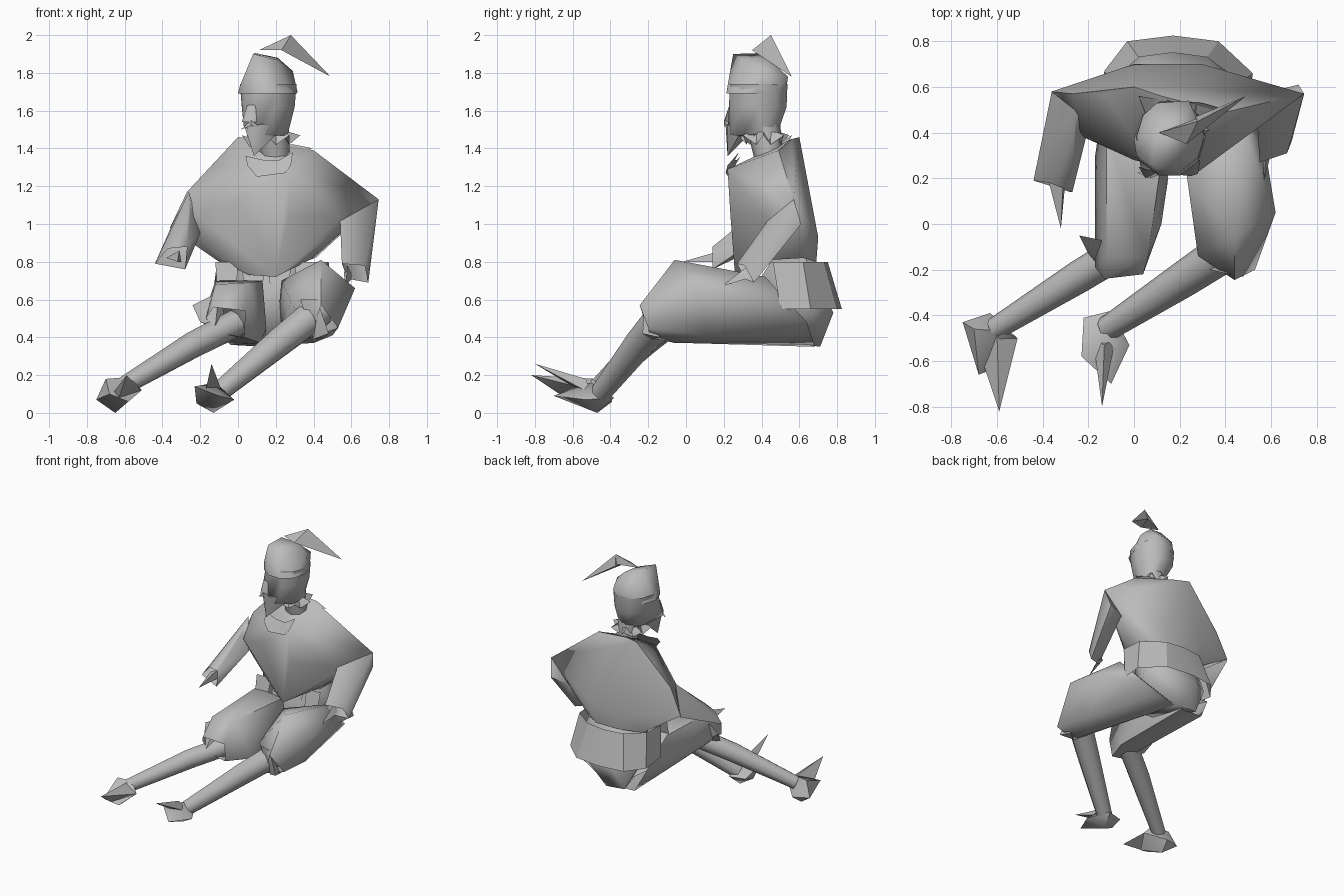
import bpy, bmesh, math
from mathutils import Vector

GREY = bpy.data.materials.new("plain grey")
GREY.diffuse_color = (0.5, 0.5, 0.5, 1)


def finish(name, bm, angle=50):
    me = bpy.data.meshes.new(name)
    bm.to_mesh(me)
    bm.free()
    me.materials.append(GREY)
    me.shade_smooth()
    me.set_sharp_from_angle(angle=math.radians(angle))
    ob = bpy.data.objects.new(name, me)
    bpy.context.collection.objects.link(ob)
    return ob


def hull(name, pts, angle=50, opening=None):
    """Convex low-poly volume around corner points; opening(normal, centre) picks faces to cut away."""
    bm = bmesh.new()
    for p in pts:
        bm.verts.new(p)
    bmesh.ops.convex_hull(bm, input=bm.verts[:])
    junk = [v for v in bm.verts if not v.link_faces]
    bmesh.ops.delete(bm, geom=junk, context='VERTS')
    bmesh.ops.recalc_face_normals(bm, faces=bm.faces)
    bm.normal_update()
    if opening:
        cut = [f for f in bm.faces if opening(f.normal, f.calc_center_median())]
        bmesh.ops.delete(bm, geom=cut, context='FACES')
    return finish(name, bm, angle)


def ring(x, y, z, rx, ry, n=8):
    return [(x + rx * math.cos(2 * math.pi * i / n),
             y + ry * math.sin(2 * math.pi * i / n), z) for i in range(n)]


def limb(name, path, n=8):
    """Tube through (x, y, z, radius) stations."""
    d = (Vector(path[-1][:3]) - Vector(path[0][:3])).normalized()
    u = d.cross(Vector((0, 0, 1)) if abs(d.z) < 0.9 else Vector((0, 1, 0))).normalized()
    w = d.cross(u)
    bm = bmesh.new()
    rows = [[bm.verts.new(Vector(p[:3]) + p[3] * (u * math.cos(2 * math.pi * i / n)
             + w * math.sin(2 * math.pi * i / n))) for i in range(n)] for p in path]
    for a, b in zip(rows, rows[1:]):
        for i in range(n):
            bm.faces.new((a[i], a[(i + 1) % n], b[(i + 1) % n], b[i]))
    bmesh.ops.recalc_face_normals(bm, faces=bm.faces)
    return finish(name, bm, 70)


def band(name, top, bottom, closed=False, angle=20):
    """Thin sheet between two matching point rows."""
    bm = bmesh.new()
    a = [bm.verts.new(p) for p in top]
    b = [bm.verts.new(p) for p in bottom]
    n = len(a)
    for i in range(n if closed else n - 1):
        j = (i + 1) % n
        bm.faces.new((a[i], a[j], b[j], b[i]))
    bmesh.ops.recalc_face_normals(bm, faces=bm.faces)
    return finish(name, bm, angle)


# Tunic body: draped volume with a ridge down the front, open below
hull("tunic", [
    (0.0, 0.60, 1.46), (0.12, 0.56, 1.45), (0.40, 0.49, 1.39), (0.08, 0.26, 1.29),
    (0.27, 0.22, 1.29), (-0.13, 0.57, 1.32), (-0.27, 0.57, 1.17), (-0.36, 0.58, 0.98),
    (-0.22, 0.38, 1.05), (0.0, 0.28, 1.12), (0.27, 0.235, 1.05), (0.54, 0.42, 1.03),
    (0.745, 0.57, 1.13), (-0.20, 0.46, 0.90), (-0.10, 0.46, 0.80), (0.06, 0.36, 0.73),
    (0.20, 0.26, 0.72), (0.38, 0.45, 0.81), (-0.08, 0.64, 0.80), (0.10, 0.69, 0.80),
    (0.28, 0.69, 0.80), (0.41, 0.62, 0.82), (0.0, 0.70, 0.93), (0.30, 0.70, 0.93)], 65,
    lambda n, c: n.z < -0.7 and c.z < 0.80 and c.y > 0.4)

# Sleeves with flared open cuffs, and pointed hands
hull("left_sleeve", [
    (-0.26, 0.50, 1.17), (-0.36, 0.58, 0.97), (-0.20, 0.42, 0.95), (-0.25, 0.40, 1.08),
    (-0.44, 0.19, 0.79), (-0.28, 0.14, 0.76), (-0.27, 0.14, 0.88), (-0.37, 0.18, 0.87)], 60,
    lambda n, c: n.y < -0.6 and c.y < 0.22)
hull("right_sleeve", [
    (0.745, 0.57, 1.13), (0.54, 0.44, 1.03), (0.72, 0.61, 1.0), (0.60, 0.58, 0.97),
    (0.69, 0.36, 0.69), (0.58, 0.31, 0.71), (0.55, 0.27, 0.79), (0.67, 0.31, 0.78)], 60,
    lambda n, c: n.z < -0.3 and c.y < 0.35 and c.z < 0.77)
hull("left_hand", [(-0.38, 0.21, 0.82), (-0.30, 0.19, 0.80), (-0.31, 0.19, 0.86),
                   (-0.32, -0.02, 0.80)])
hull("right_hand", [(0.56, 0.33, 0.74), (0.61, 0.35, 0.72), (0.58, 0.33, 0.78),
                    (0.57, 0.19, 0.67)])

# Neck, ragged ruff and front bib
limb("neck", [(0.20, 0.44, 1.34, 0.075), (0.18, 0.41, 1.52, 0.09)])
inner = ring(0.18, 0.41, 1.49, 0.08, 0.08, 14)
outer = [(0.18 + (0.15 - 0.05 * (i % 2)) * math.cos(math.pi * i / 7),
          0.41 + (0.14 - 0.05 * (i % 2)) * math.sin(math.pi * i / 7),
          1.47 - 0.05 * (i % 2)) for i in range(14)]
band("ruff", inner, outer, True)
band("bib", [(0.04, 0.29, 1.36), (0.13, 0.27, 1.34), (0.22, 0.26, 1.34), (0.29, 0.28, 1.38)],
     [(0.05, 0.24, 1.31), (0.10, 0.225, 1.25), (0.25, 0.21, 1.27), (0.28, 0.22, 1.31)])
band("back_collar", [(0.02, 0.56, 1.47), (0.15, 0.54, 1.43), (0.30, 0.53, 1.42)],
     [(0.06, 0.46, 1.41), (0.18, 0.5, 1.38), (0.40, 0.50, 1.40)])

# Head, turned a little towards -x
hull("head", ring(0.16, 0.385, 1.74, 0.15, 0.16, 10) + ring(0.16, 0.385, 1.62, 0.14, 0.155, 10)
     + ring(0.18, 0.40, 1.48, 0.085, 0.085)
     + [(0.03, 0.24, 1.52), (0.10, 0.22, 1.46), (0.17, 0.24, 1.48), (0.25, 0.31, 1.47)], 60,
     lambda n, c: n.z > 0.8)
hull("nose", [(0.05, 0.24, 1.63), (0.09, 0.23, 1.63), (0.05, 0.20, 1.54), (0.02, 0.25, 1.54),
              (0.11, 0.23, 1.54)])
hull("beard", [(0.03, 0.25, 1.53), (0.08, 0.21, 1.52), (0.15, 0.22, 1.53), (0.20, 0.28, 1.47),
               (0.13, 0.31, 1.45), (0.085, 0.22, 1.36)])
for side in (-1, 1):
    hull("moustache", [(0.07, 0.20, 1.55), (0.07, 0.20, 1.52), (0.08, 0.24, 1.54),
                       (0.075 + 0.06 * side, 0.225, 1.50)])

# Slouched hat and two-part plume
hull("hat", ring(0.155, 0.37, 1.69, 0.155, 0.165, 10) + [
    (0.08, 0.25, 1.90), (0.09, 0.40, 1.905), (0.20, 0.30, 1.87), (0.21, 0.43, 1.88),
    (0.29, 0.42, 1.81), (0.24, 0.54, 1.78), (0.01, 0.30, 1.73), (0.315, 0.38, 1.70),
    (0.10, 0.53, 1.77)], 65, lambda n, c: n.z < -0.8)
hull("plume_base", [(0.11, 0.40, 1.92), (0.23, 0.35, 1.92), (0.28, 0.45, 2.0),
                    (0.27, 0.46, 1.93)], 30)
hull("plume_tip", [(0.28, 0.45, 2.0), (0.27, 0.47, 1.92), (0.23, 0.35, 1.92),
                   (0.49, 0.56, 1.78)], 30)

# Tunic skirt around the back of the hips, and front tabs
band("skirt", [(-0.11, 0.46, 0.80), (-0.10, 0.62, 0.80), (0.02, 0.73, 0.80), (0.17, 0.75, 0.80),
               (0.32, 0.73, 0.80), (0.47, 0.62, 0.80), (0.48, 0.46, 0.80)],
     [(-0.14, 0.50, 0.58), (-0.13, 0.67, 0.55), (-0.03, 0.80, 0.55), (0.17, 0.825, 0.55),
      (0.37, 0.80, 0.55), (0.52, 0.66, 0.55), (0.50, 0.50, 0.55)])
for x in (-0.06, 0.08, 0.22, 0.36):
    band("front_tab", [(x - 0.06, 0.40, 0.80), (x + 0.06, 0.40, 0.80)],
         [(x - 0.05, 0.36, 0.66), (x + 0.05, 0.36, 0.62)])

# Hips and baggy breeches, open at the knees
hull("hips", [(0.08, 0.78, 0.53), (0.28, 0.78, 0.53), (-0.08, 0.66, 0.58), (0.46, 0.66, 0.56),
              (0.03, 0.70, 0.36), (0.18, 0.71, 0.35), (0.0, 0.45, 0.80), (0.38, 0.45, 0.80),
              (0.0, 0.64, 0.80), (0.38, 0.64, 0.80), (0.08, 0.38, 0.42), (0.28, 0.38, 0.40),
              (0.12, 0.36, 0.66), (0.26, 0.36, 0.66)], 60, lambda n, c: n.z > 0.9)
hull("left_thigh", [(-0.17, -0.19, 0.50), (-0.13, -0.24, 0.56), (-0.12, -0.14, 0.68),
                    (0.06, -0.15, 0.69), (0.04, -0.22, 0.54), (0.03, -0.20, 0.40),
                    (-0.08, -0.20, 0.42), (0.10, 0.05, 0.62), (-0.17, 0.30, 0.55),
                    (-0.12, 0.40, 0.70), (0.13, 0.35, 0.70), (0.15, 0.20, 0.45),
                    (-0.12, 0.65, 0.52), (-0.04, 0.68, 0.36), (0.14, 0.68, 0.35),
                    (0.12, 0.0, 0.37)], 65,
     lambda n, c: n.y > 0.8 or (n.y < -0.6 and n.z < 0.3 and c.y < -0.12))
hull("right_thigh", [(0.44, -0.06, 0.81), (0.62, 0.05, 0.66), (0.53, -0.20, 0.45),
                     (0.38, -0.19, 0.40), (0.28, -0.14, 0.59), (0.44, -0.245, 0.57),
                     (0.40, -0.06, 0.37), (0.23, 0.22, 0.70), (0.48, 0.42, 0.72),
                     (0.57, 0.35, 0.60), (0.22, 0.50, 0.40), (0.20, 0.68, 0.36),
                     (0.46, 0.64, 0.48), (0.35, 0.62, 0.41), (0.50, 0.10, 0.41)], 65,
     lambda n, c: n.y > 0.8 or (n.y < -0.5 and n.z < -0.1 and c.y < -0.1))

# Knee ties, shins
hull("left_knee_tie", [(-0.24, -0.05, 0.57), (-0.20, -0.13, 0.48), (-0.12, -0.22, 0.46),
                       (-0.10, -0.08, 0.64), (-0.05, -0.12, 0.42)])
hull("right_knee_tie", [(0.33, -0.20, 0.60), (0.42, -0.22, 0.60), (0.48, -0.23, 0.42),
                        (0.40, -0.18, 0.39), (0.46, -0.14, 0.40)])
limb("left_shin", [(-0.01, -0.09, 0.475, 0.075), (-0.24, -0.23, 0.36, 0.072),
                   (-0.61, -0.46, 0.14, 0.05)])
limb("right_shin", [(0.43, -0.10, 0.54, 0.09), (0.22, -0.24, 0.375, 0.08),
                    (-0.12, -0.46, 0.095, 0.055)])

# Shoes: heel block plus long curled toe
hull("left_shoe", [(-0.75, -0.43, 0.07), (-0.63, -0.39, 0.06), (-0.65, -0.47, 0.0),
                   (-0.51, -0.50, 0.12), (-0.68, -0.66, 0.10), (-0.58, -0.62, 0.06),
                   (-0.70, -0.46, 0.18), (-0.57, -0.47, 0.19)])
hull("left_toe", [(-0.68, -0.55, 0.08), (-0.51, -0.50, 0.12), (-0.60, -0.48, 0.18),
                  (-0.63, -0.64, 0.08), (-0.59, -0.82, 0.20)])
hull("right_shoe", [(-0.22, -0.41, 0.08), (-0.10, -0.38, 0.08), (-0.13, -0.47, 0.0),
                    (-0.23, -0.58, 0.14), (-0.22, -0.50, 0.05), (-0.02, -0.53, 0.07),
                    (-0.12, -0.50, 0.16), (-0.10, -0.70, 0.09)])
hull("right_toe", [(-0.18, -0.50, 0.08), (-0.08, -0.50, 0.10), (-0.13, -0.53, 0.18),
                   (-0.14, -0.80, 0.26)])
